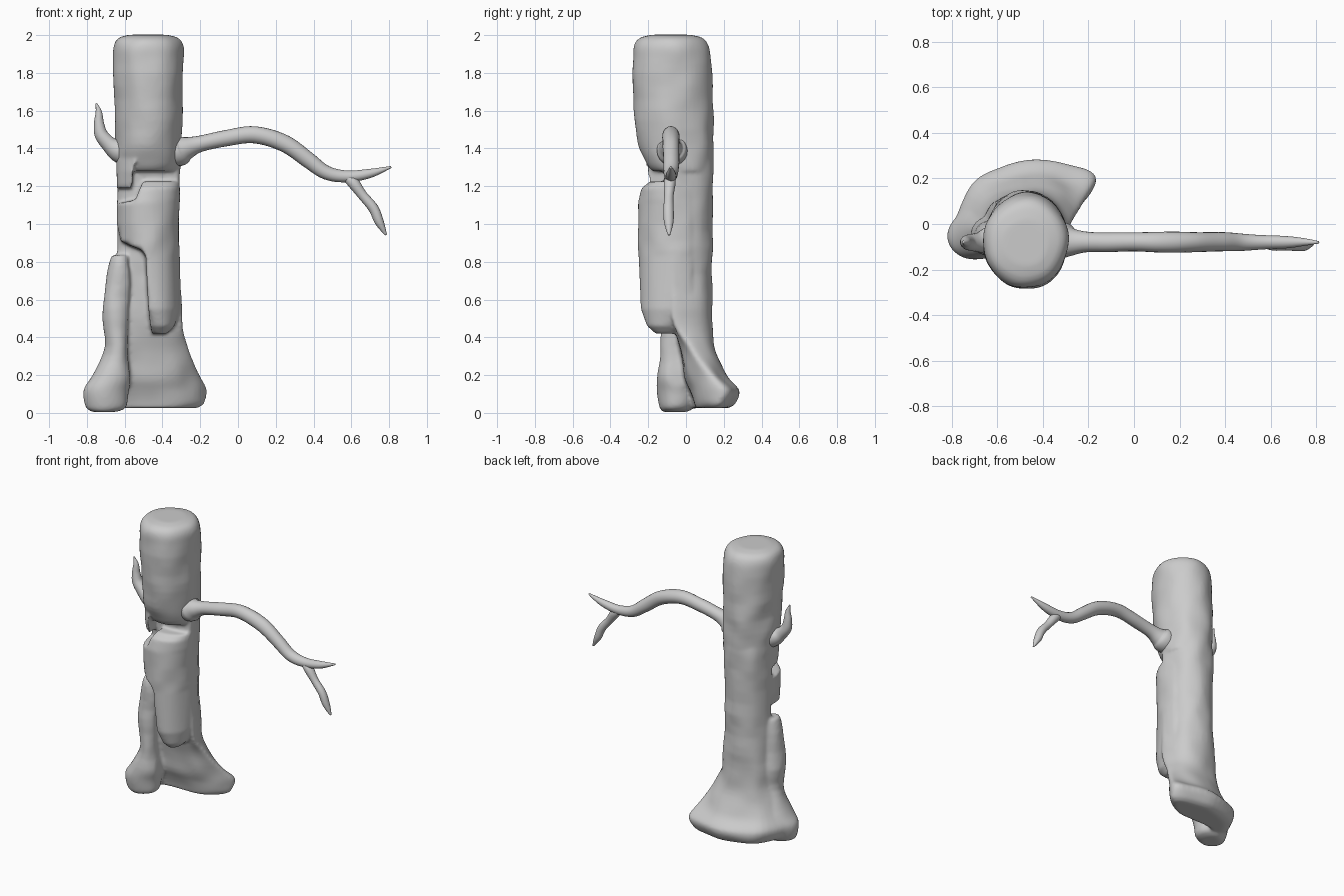
import bpy, bmesh, math
from mathutils import Vector, noise

if "Cube" in bpy.data.objects:
    bpy.data.objects.remove(bpy.data.objects["Cube"])

SEG = 48


def spline(a, b, c, d, t):
    """Catmull-Rom value between b and c."""
    return 0.5 * (2*b + (c - a)*t + (2*a - 5*b + 4*c - d)*t*t + (3*b - a - 3*c + d)*t**3)


def refine(keys, n, closed=False):
    """Insert n smooth steps between successive key tuples."""
    k, out = len(keys), []
    for i in range(k if closed else k - 1):
        pick = [keys[j % k] if closed else keys[min(max(j, 0), k - 1)] for j in range(i - 1, i + 3)]
        for s in range(n):
            out.append(tuple(spline(*v, s / n) for v in zip(*pick)))
    return out if closed else out + [keys[-1]]


def loft(bm, rings):
    """Skin a stack of rings and cap both ends."""
    vs = [[bm.verts.new(p) for p in r] for r in rings]
    for a, b in zip(vs, vs[1:]):
        for i in range(len(a)):
            j = (i + 1) % len(a)
            bm.faces.new((a[i], a[j], b[j], b[i]))
    bm.faces.new(vs[0][::-1])
    bm.faces.new(vs[-1])


def make_object(name, bm):
    bmesh.ops.recalc_face_normals(bm, faces=bm.faces)
    for f in bm.faces:
        f.smooth = True
    me = bpy.data.meshes.new(name)
    bm.to_mesh(me)
    bm.free()
    ob = bpy.data.objects.new(name, me)
    bpy.context.collection.objects.link(ob)
    return ob


def gnarl(p, amount=0.012):
    """Uneven bark: push a point sideways with smooth noise."""
    n = noise.noise_vector(Vector(p) * 7)
    return (p[0] + n.x * amount, p[1] + n.y * amount, p[2])


def oval_rings(keys, back=1):
    """Rings from (z, cx, cy, rx, ry, min x, max x); the limits cut flat sides."""
    rings = []
    for z, cx, cy, rx, ry, lo, hi in keys:
        r = []
        for i in range(SEG):
            a = 2 * math.pi * i / SEG
            x = min(max(cx + rx * math.cos(a), lo), hi)
            r.append(gnarl((x, min(cy + ry * math.sin(a), back), z)))
        rings.append(r)
    return rings


def shell_rings(keys):
    """Crescent rings from (z, left x, left y, right x, right y, back y, front y)."""
    rings = []
    for z, lx, ly, rx, ry, back, front in keys:
        m = -0.46
        f = 0.68 + 0.08 * min(1, z / 0.5)      # fuller back-left corner higher up
        ctrl = [(lx, ly), (m + f*(lx - m), ly + f*(back - ly)), (m, back),
                (m + .7*(rx - m), ry + .72*(back - ry)), (rx, ry),
                (m + .6*(rx - m), ry + .8*(front - ry)), (m, front),
                (m + .6*(lx - m), ly + .8*(front - ly))]
        rings.append([gnarl((x, y, z)) for x, y in refine(ctrl, 6, True)])
    return rings


trunk = bmesh.new()

# back shell of the trunk with spreading roots and open front
shell = [(0.025, -.74, -.06, -.21, .16, .22, .05),
         (0.05, -.80, -.07, -.175, .17, .26, .04),
         (0.12, -.81, -.07, -.165, .185, .28, .02),
         (0.20, -.76, -.06, -.205, .13, .21, -.01),
         (0.35, -.685, -.04, -.265, .02, .155, -.04),
         (0.50, -.66, -.03, -.295, -.06, .14, -.07),
         (0.80, -.64, -.03, -.31, -.07, .138, -.09),
         (1.20, -.64, -.04, -.31, -.07, .143, -.11),
         (1.36, -.635, -.05, -.31, -.07, .14, -.13),
         (1.44, -.61, -.06, -.33, -.07, .11, -.13)]
loft(trunk, shell_rings(refine(shell, 5)))

# upper trunk
upper = [(1.28, -.475, -.02, .165, .155), (1.32, -.475, -.035, .172, .175),
         (1.42, -.475, -.055, .175, .20), (1.60, -.47, -.065, .178, .212),
         (1.85, -.475, -.077, .188, .206), (1.94, -.475, -.08, .186, .198),
         (1.985, -.475, -.08, .16, .165), (2.002, -.475, -.08, .10, .10)]
loft(trunk, oval_rings([k + (-1, 1) for k in refine(upper, 4)]))

# splinter hanging below the upper trunk on the left
tooth = [(z, -.475, -.055, .172, r, -1, hi) for z, r, hi in
         ((1.19, .14, -.57), (1.21, .155, -.56), (1.28, .17, -.55), (1.34, .17, -.54))]
loft(trunk, oval_rings(tooth, 0.03))

# front bark slab, stepped on its left side
slab = [(0.42, -.41, -.10, .04, .06, -1), (0.46, -.41, -.10, .075, .11, -.465),
        (0.55, -.44, -.06, .13, .18, -.48), (0.83, -.475, -.06, .165, .19, -.49)]
slab += [(z, -.475, -.06, .167, r, lo) for z, r, lo in
         ((.86, .19, -.51), (.885, .19, -.57), (.91, .19, -.62), (1.0, .193, -.645),
          (1.11, .192, -.645), (1.13, .19, -.54), (1.19, .175, -.52), (1.225, .13, -.50))]
loft(trunk, oval_rings([k + (1,) for k in slab], 0.03))

# broken upright plank on the left, flaring into a foot
plank = [(0.005, -.71, -.06, .06, .06), (0.03, -.70, -.05, .105, .09),
         (0.12, -.70, -.045, .118, .11), (0.20, -.67, -.04, .105, .11),
         (0.35, -.64, -.05, .066, .085), (0.55, -.64, -.055, .078, .08),
         (0.79, -.625, -.06, .06, .065), (0.835, -.62, -.06, .05, .05)]
loft(trunk, oval_rings([k + (-1, -.578) for k in refine(plank, 4)]))

ob = make_object("trunk", trunk)
rm = ob.modifiers.new("fuse", 'REMESH')
rm.mode = 'VOXEL'
rm.voxel_size = 0.01
rm.use_smooth_shade = True
sm = ob.modifiers.new("soften", 'SMOOTH')
sm.factor = 0.5
sm.iterations = 6


def branch(name, keys):
    """Tapered limb through (x, y, z, radius) points lying near one y plane."""
    pts = refine(keys, 6)
    bm, rings = bmesh.new(), []
    for i, p in enumerate(pts):
        a, b = pts[max(i - 1, 0)], pts[min(i + 1, len(pts) - 1)]
        t = (Vector(b[:3]) - Vector(a[:3])).normalized()
        u = t.cross(Vector((0, 1, 0))).normalized()
        v = t.cross(u)
        rings.append([gnarl(Vector(p[:3]) + (u * math.cos(w) + v * math.sin(w)) * p[3], 0.005)
                      for w in (2 * math.pi * k / 20 for k in range(20))])
    loft(bm, rings)
    make_object(name, bm)


# limbs
branch("long_branch", [(-.42, -.07, 1.385, .06), (-.35, -.07, 1.385, .078), (-.305, -.075, 1.39, .08),
                       (-.27, -.08, 1.403, .06), (-.20, -.08, 1.425, .043),
                       (-.06, -.08, 1.455, .043), (.09, -.08, 1.472, .045),
                       (.25, -.08, 1.425, .045), (.37, -.08, 1.34, .043), (.47, -.08, 1.272, .037),
                       (.58, -.08, 1.252, .031), (.70, -.08, 1.268, .024), (.81, -.08, 1.302, .005)])
branch("forked_twig", [(.56, -.08, 1.262, .018), (.61, -.085, 1.22, .031), (.66, -.09, 1.15, .026),
                       (.72, -.09, 1.08, .027), (.75, -.09, 1.01, .024), (.782, -.09, .942, .006)])
branch("stub_branch", [(-.54, -.07, 1.38, .05), (-.60, -.07, 1.385, .072), (-.64, -.075, 1.395, .062),
                       (-.68, -.08, 1.42, .043), (-.722, -.08, 1.47, .036), (-.734, -.08, 1.53, .027),
                       (-.735, -.08, 1.59, .017), (-.749, -.08, 1.64, .004)])
